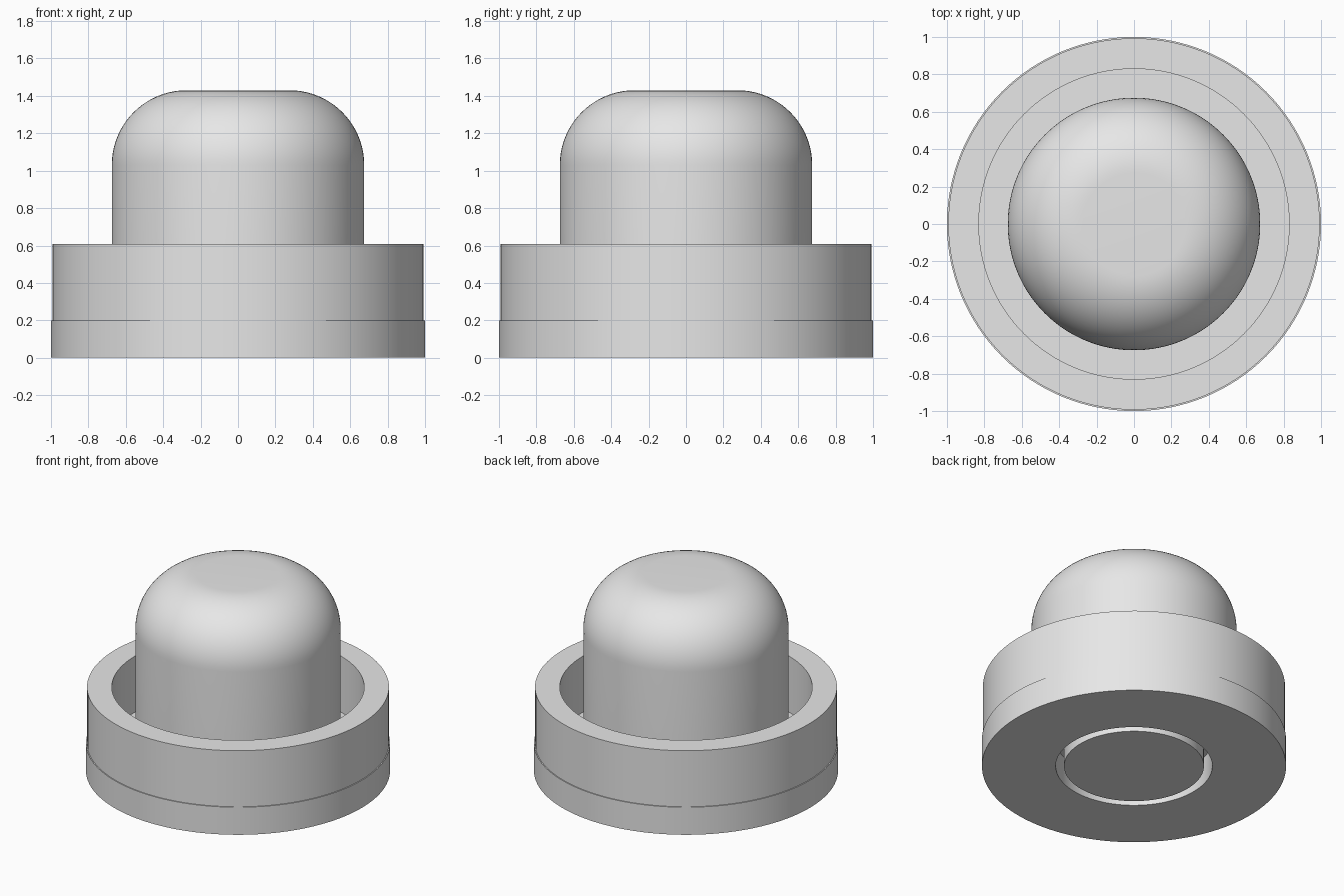
import bpy, bmesh
from math import sin, cos, pi, radians

cube = bpy.data.objects.get("Cube")
if cube:
    bpy.data.objects.remove(cube, do_unlink=True)

# Single plain material
grey = bpy.data.materials.new("light grey")
grey.use_nodes = True
colour = (0.8, 0.8, 0.8, 1)
grey.diffuse_color = colour
grey.node_tree.nodes["Principled BSDF"].inputs["Base Color"].default_value = colour


def lathe(name, profile, closed, steps=128):
    """Turn a (radius, height) profile around the z axis."""
    bm = bmesh.new()
    verts = [bm.verts.new((r, 0, z)) for r, z in profile]
    edges = [bm.edges.new(pair) for pair in zip(verts, verts[1:])]
    if closed:
        edges.append(bm.edges.new((verts[-1], verts[0])))
    bmesh.ops.spin(bm, geom=verts + edges, axis=(0, 0, 1), cent=(0, 0, 0),
                   angle=2 * pi, steps=steps)
    bmesh.ops.remove_doubles(bm, verts=bm.verts, dist=0.0005)
    bmesh.ops.recalc_face_normals(bm, faces=bm.faces)
    mesh = bpy.data.meshes.new(name)
    bm.to_mesh(mesh)
    bm.free()
    mesh.materials.append(grey)
    obj = bpy.data.objects.new(name, mesh)
    bpy.context.collection.objects.link(obj)
    bpy.ops.object.select_all(action='DESELECT')
    obj.select_set(True)
    bpy.context.view_layer.objects.active = obj
    bpy.ops.object.shade_smooth_by_angle(angle=radians(30))
    return obj


def tube(name, inner, outer, bottom, top):
    return lathe(name, [(inner, bottom), (outer, bottom),
                        (outer, top), (inner, top)], True)


base_top, height = 0.2, 1.43
cap_radius, fillet, stem_radius = 0.675, 0.4, 0.46

# Base plate with a round hole for the stem
tube("base_plate", 0.515, 1.0, 0, base_top)

# Guard wall around the button
tube("guard_ring", 0.83, 0.993, base_top, 0.607)

# Push button: narrow stem below, wide cap with a rounded shoulder above
shoulder = [(cap_radius - fillet + fillet * cos(a), height - fillet + fillet * sin(a))
            for a in (i * pi / 2 / 20 for i in range(21))]
lathe("push_button", [(0, 0), (stem_radius, 0), (stem_radius, base_top),
                      (cap_radius, base_top)] + shoulder + [(0, height)], False)
